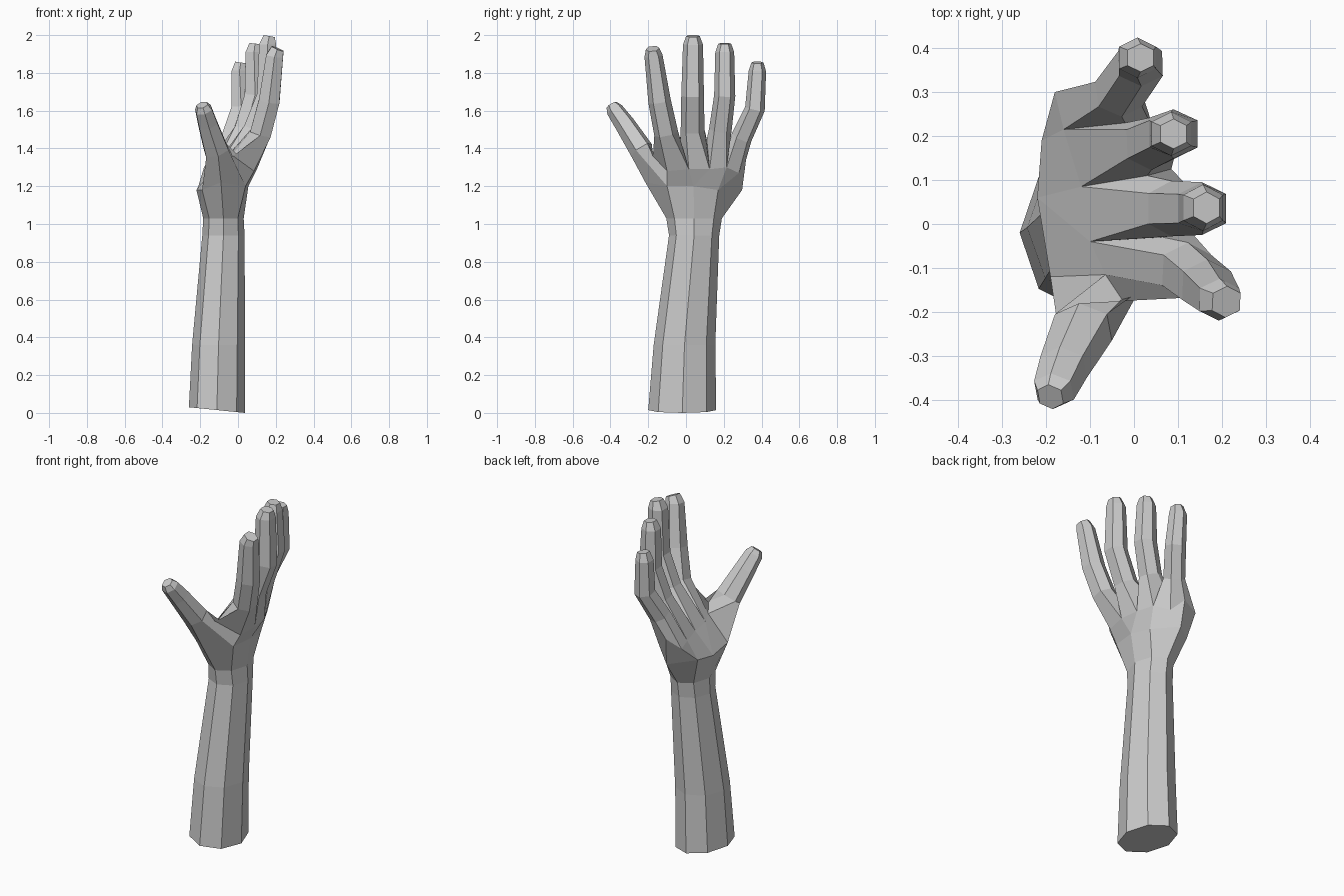
import bpy, bmesh
from math import cos, sin, radians
from mathutils import Vector

bm = bmesh.new()


def verts(points):
    return [bm.verts.new(p) for p in points]


def face(vs):
    vs = list(dict.fromkeys(vs))
    if len(vs) > 2:
        bm.faces.new(vs)


def bridge(lo, hi, skip=()):
    n = len(hi)
    for i in range(n):
        if i not in skip:
            j = (i + 1) % n
            face([lo[i], lo[j], hi[j], hi[i]])


# Forearm: eight-sided rings (centre x, centre y, radius x, radius y, z, tilt)
arm = [(-0.112, -0.02, 0.148, 0.18, 0.0, 0.015),
       (-0.103, -0.008, 0.14, 0.163, 0.36, 0),
       (-0.077, 0.043, 0.112, 0.133, 0.94, 0),
       (-0.077, 0.043, 0.107, 0.147, 1.03, 0)]
prev = None
for cx, cy, rx, ry, z, tilt in arm:
    ring = []
    for i in range(8):
        a = radians(45 * i - 45)
        ring.append((cx + rx * cos(a), cy + ry * sin(a), z + tilt * (1 - cos(a))))
    ring = verts(ring)
    if prev:
        bridge(prev, ring)
    else:
        face(ring)
    prev = ring

# Palm middle: back of hand first, then little-finger side, palm, thumb side
M = verts([(0.04, -0.1, 1.2), (0.055, 0.04, 1.2), (0.03, 0.17, 1.18),
           (-0.08, 0.297, 1.18), (-0.21, 0.19, 1.2), (-0.22, 0.06, 1.18),
           (-0.19, -0.12, 1.18), (-0.09, -0.215, 1.22)])
bridge(prev, M)

# Knuckles on the back, webs between fingers, finger roots on the palm
D = verts([(0.085, -0.1, 1.28), (0.1, 0.015, 1.29), (0.085, 0.125, 1.29),
           (0.045, 0.215, 1.3), (-0.02, 0.28, 1.27)])
W = verts([(-0.025, -0.175, 1.36), (0.065, -0.03, 1.43), (0.03, 0.11, 1.45),
           (-0.02, 0.23, 1.43), (-0.09, 0.318, 1.34)])
P = verts([(-0.065, -0.115, 1.32), (-0.1, -0.04, 1.31), (-0.12, 0.085, 1.31),
           (-0.16, 0.215, 1.31), (-0.18, 0.3, 1.3)])
top = D + [W[4]] + P[::-1] + [W[0]]
low = [M[k] for k in (0, 1, 1, 2, 2, 3, 4, 4, 5, 5, 6, 7)]
bridge(low, top, skip=(10, 11))  # leaves the opening for the thumb

HEX = [(-0.55, -1), (-1, 0), (-0.55, 1), (0.55, 1), (1, 0), (0.55, -1)]


def digit(base, path):
    """Six-sided finger: path holds (x, y, z, half width, half depth)."""
    pts = [Vector(p[:3]) for p in path]
    last = base
    for k, p in enumerate(path):
        t = (pts[min(k + 1, len(pts) - 1)] - pts[max(k - 1, 0)]).normalized()
        u = Vector((0, 1, 0))
        u = (u - t * u.dot(t)).normalized()
        v = u.cross(t)
        ring = verts([pts[k] + u * (a * p[3]) + v * (b * p[4]) for a, b in HEX])
        bridge(last, ring)
        last = ring
    face(last)


# Four fingers, index to little
fingers = [
    [(0.12, -0.105, 1.48, 0.064, 0.056), (0.165, -0.14, 1.65, 0.06, 0.055),
     (0.194, -0.172, 1.89, 0.048, 0.045), (0.21, -0.177, 1.928, 0.036, 0.034)],
    [(0.085, 0.035, 1.5, 0.063, 0.056), (0.155, 0.035, 1.68, 0.06, 0.055),
     (0.157, 0.037, 1.95, 0.053, 0.045), (0.165, 0.037, 1.995, 0.036, 0.03)],
    [(0.037, 0.182, 1.5, 0.06, 0.055), (0.09, 0.205, 1.68, 0.056, 0.055),
     (0.085, 0.205, 1.91, 0.05, 0.045), (0.09, 0.205, 1.955, 0.034, 0.03)],
    [(-0.035, 0.295, 1.46, 0.056, 0.052), (0.015, 0.365, 1.61, 0.053, 0.05),
     (0.008, 0.378, 1.81, 0.046, 0.042), (0.015, 0.378, 1.855, 0.032, 0.03)],
]
for i, path in enumerate(fingers):
    digit([P[i], W[i], D[i], D[i + 1], W[i + 1], P[i + 1]], path)

# Thumb
digit([M[6], M[7], M[0], D[0], W[0], P[0]],
      [(-0.115, -0.235, 1.39, 0.064, 0.062), (-0.16, -0.325, 1.53, 0.054, 0.05),
       (-0.182, -0.378, 1.605, 0.046, 0.043), (-0.19, -0.393, 1.63, 0.032, 0.028)])

bmesh.ops.recalc_face_normals(bm, faces=bm.faces)
mesh = bpy.data.meshes.new("hand_and_forearm")
bm.to_mesh(mesh)
bm.free()
obj = bpy.data.objects.new("hand_and_forearm", mesh)
bpy.context.collection.objects.link(obj)
